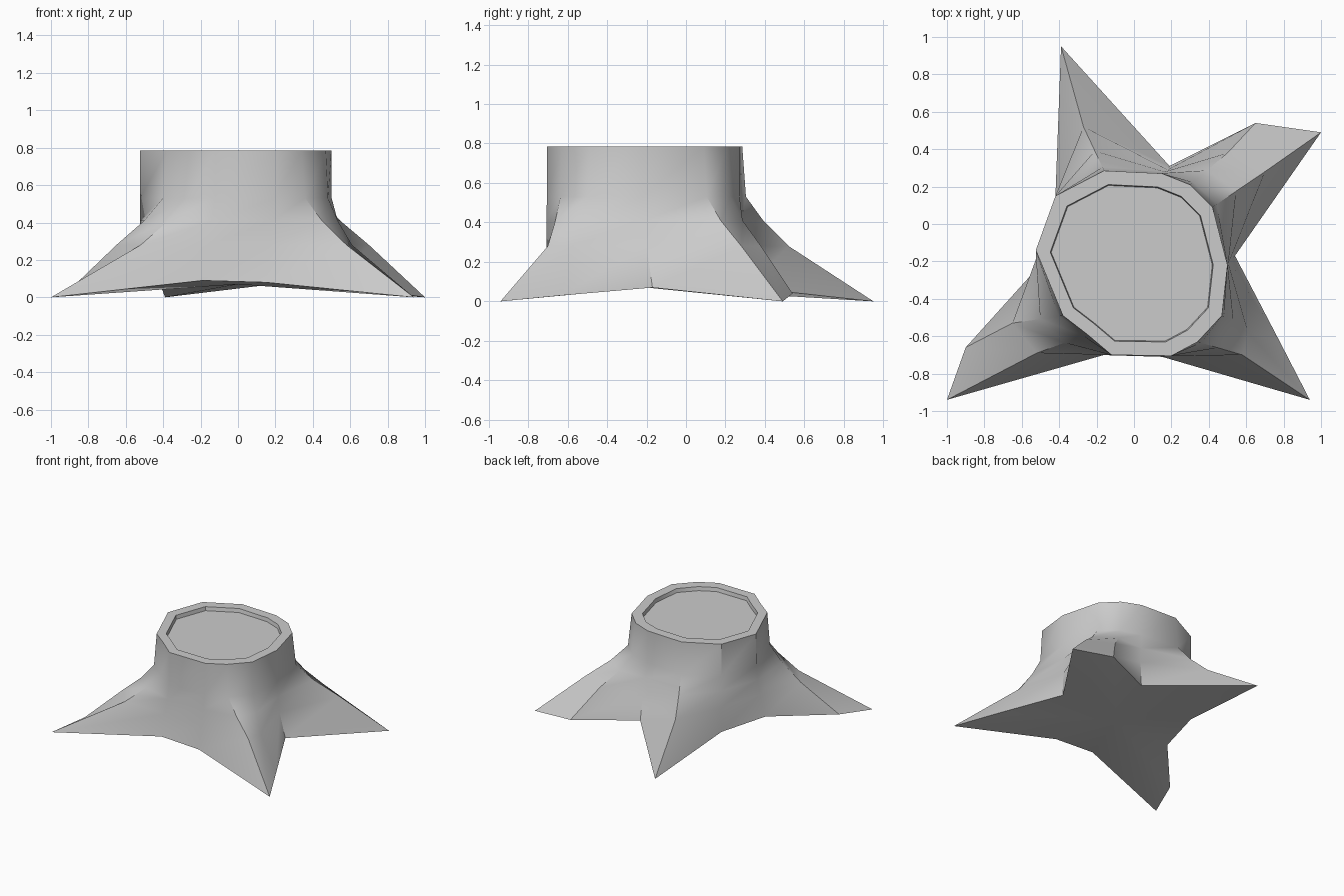
import bpy, bmesh, math
from mathutils import Vector

if "Cube" in bpy.data.objects:
    bpy.data.objects.remove(bpy.data.objects["Cube"])

# Outline stations around the trunk, counter-clockwise from the right side
top = [(.50, -.22), (.42, .09), (.30, .21), (.15, .27), (-.16, .285), (-.42, .15), (-.525, -.14),
       (-.38, -.49), (-.25, -.59), (-.12, -.70), (.20, -.705), (.34, -.63), (.47, -.49)]
mid = [(.51, -.20), (.70, .28), (.50, .38), (.18, .29), (-.27, .52), (-.42, .15), (-.525, -.19),
       (-.65, -.53), (-.52, -.69), (-.16, -.70), (.17, -.707), (.58, -.70), (.61, -.58)]
foot = [(.54, -.17, .07), (1, .49, 0), (.65, .54, .04), (.19, .31, .07), (-.39, .95, 0),
        (-.42, .15, .08), (-.53, -.25, .08), (-.90, -.66, .04), (-1, -.94, 0),
        (-.19, -.70, .09), (.15, -.71, .08), (.94, -.94, 0), (.78, -.63, .03)]
N = len(top)


def blend(t, z):
    return [Vector(((1 - t) * a[0] + t * b[0], (1 - t) * a[1] + t * b[1], z))
            for a, b in zip(top, mid)]


def inset(s, z):
    c = Vector((-.01, -.21))
    return [Vector((*(c + (Vector(p) - c) * s), z)) for p in top]


def make_object(name, rings, cap_first=None, cap_last=False):
    bm = bmesh.new()
    vs = [[bm.verts.new(p) for p in r] for r in rings]
    for a, b in zip(vs, vs[1:]):
        for i in range(N):
            j = (i + 1) % N
            bm.faces.new((a[i], a[j], b[j], b[i]))
    if cap_first:
        c = bm.verts.new(cap_first)
        for i in range(N):
            bm.faces.new((c, vs[0][(i + 1) % N], vs[0][i]))
    if cap_last:
        bm.faces.new(vs[-1])
    bmesh.ops.recalc_face_normals(bm, faces=bm.faces)
    mesh = bpy.data.meshes.new(name)
    bm.to_mesh(mesh)
    bm.free()
    ob = bpy.data.objects.new(name, mesh)
    bpy.context.collection.objects.link(ob)
    bpy.ops.object.select_all(action='DESELECT')
    ob.select_set(True)
    bpy.context.view_layer.objects.active = ob
    bpy.ops.object.shade_smooth_by_angle(angle=math.radians(40))
    return ob


# Flared roots, trunk, rim and recessed cut surface as one closed skin
make_object("tree_stump",
            [foot, blend(1, .28), blend(.45, .41), blend(.08, .53),
             blend(0, .785), inset(.85, .785), inset(.84, .755)],
            cap_first=(0, -.2, .07), cap_last=True)
